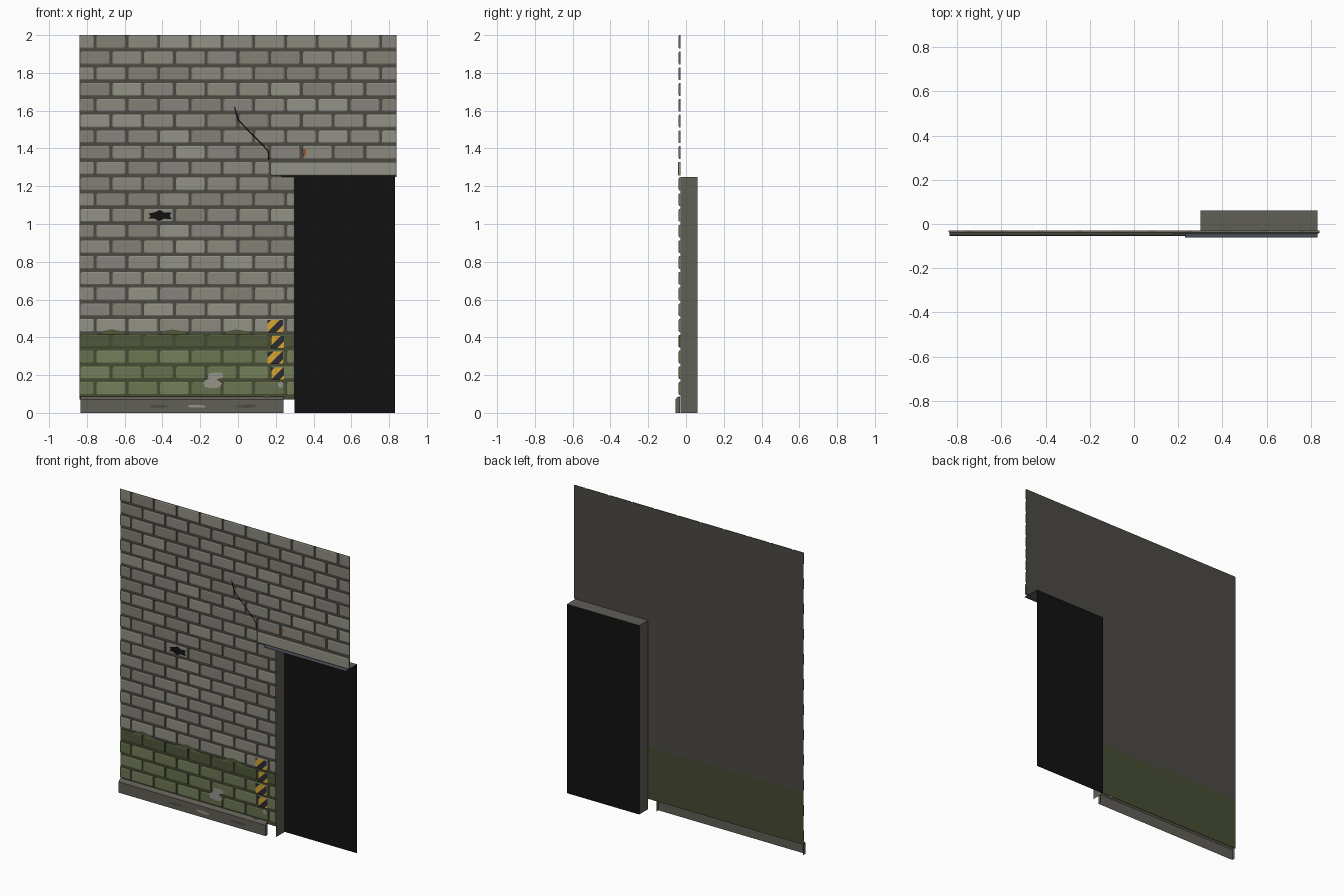
import bpy, bmesh, math, random
from mathutils import Vector

if "Cube" in bpy.data.objects:
    bpy.data.objects.remove(bpy.data.objects["Cube"])

random.seed(4)
HALF, OPEN_X, OPEN_Z = 0.84, 0.30, 1.25      # wall half width, doorway edge and head
ROW, BRICK = 1 / 12, 0.168                   # brick module
WALL_Y, FACE_Y = -0.03, -0.039               # mortar plane and brick faces


def mat(name, r, g, b):
    m = bpy.data.materials.new(name)
    m.diffuse_color = [((c / 255 + 0.055) / 1.055) ** 2.4 for c in (r, g, b)] + [1]
    m.use_nodes = True
    m.node_tree.nodes["Principled BSDF"].inputs["Base Color"].default_value = m.diffuse_color
    return m


greys = [mat(f"stone_{i}", *c) for i, c in enumerate(
    [(140, 137, 127), (131, 128, 117), (148, 146, 134), (136, 131, 125)])]
greens = [mat(f"moss_{i}", *c) for i, c in enumerate(
    [(108, 118, 82), (116, 126, 90), (101, 111, 77)])]
dark_green = mat("dark_moss", 80, 88, 58)
mortar = mat("mortar", 76, 74, 67)
green_mortar = mat("green_mortar", 70, 76, 51)
concrete = mat("concrete", 96, 94, 86)
black = mat("black", 17, 17, 17)
steel = mat("steel", 72, 78, 86)
yellow = mat("yellow", 212, 165, 48)
navy = mat("navy", 42, 44, 50)
rust = mat("rust", 150, 84, 48)
chip = mat("chip", 150, 148, 138)


def finish(bm, name, *mats):
    me = bpy.data.meshes.new(name)
    bm.to_mesh(me)
    bm.free()
    for m in mats:
        me.materials.append(m)
    ob = bpy.data.objects.new(name, me)
    bpy.context.collection.objects.link(ob)
    return ob


def face(bm, pts, idx=0):
    f = bm.faces.new([bm.verts.new(p) for p in pts])
    f.material_index = idx
    return f


def panel(name, pts, m, y):
    """Flat outline in x, z facing the front."""
    bm = bmesh.new()
    f = face(bm, [(x, y, z) for x, z in pts])
    f.normal_update()
    if f.normal.y > 0:
        f.normal_flip()
    return finish(bm, name, m)


def rect(x0, x1, z0, z1):
    return [(x0, z0), (x1, z0), (x1, z1), (x0, z1)]


def block(bm, x0, x1, z0, z1, idx, y=FACE_Y):
    """Brick with chamfered rim and open back."""
    c = 0.005
    ring = lambda d, yy: [bm.verts.new((x, yy, z)) for x, z in
                          rect(x0 + d, x1 - d, z0 + d, z1 - d)]
    a, b, f = ring(0, WALL_Y), ring(0, y + 0.003), ring(c, y)
    for p, q in ((a, b), (b, f)):
        for i in range(4):
            j = (i + 1) % 4
            bm.faces.new((p[i], p[j], q[j], q[i])).material_index = idx
    bm.faces.new(f).material_index = idx


# Mortar backing, plain above and mossy below
MOSS_Z = 2 - 19 * ROW
panel("wall_backing", [(-HALF, MOSS_Z), (OPEN_X, MOSS_Z), (OPEN_X, OPEN_Z),
                       (HALF, OPEN_Z), (HALF, 2), (-HALF, 2)], mortar, WALL_Y)
panel("mossy_backing", rect(-HALF, OPEN_X, 0.07, MOSS_Z), green_mortar, WALL_Y)

# Running bond bricks
upper, lower = bmesh.new(), bmesh.new()
for r in range(23):
    z1, z0 = 2 - r * ROW - 0.004, 2 - (r + 1) * ROW + 0.012
    if r == 0:
        z1 = 2
    right = HALF if r < 8 else (0.165 if r == 8 else OPEN_X)
    x = -HALF - (BRICK / 2 if r % 2 == 0 else 0)
    while x < right - 0.02:
        a = max(x + 0.007, -HALF)
        b = min(x + BRICK - 0.007, right)
        if abs(b - HALF) < 0.01:
            b = HALF
        if b - a > 0.02:
            if r < 19:
                block(upper, a, b, z0, z1, random.choice((0, 0, 1, 2, 3)))
            else:
                block(lower, a, b, z0, z1, 3 if r == 19 else random.randrange(3))
        x += BRICK
finish(upper, "wall_bricks", *greys)
finish(lower, "mossy_bricks", *greens, dark_green)

# Lintel and the steel lip under it
bm = bmesh.new()
block(bm, 0.172, HALF, OPEN_Z + 0.008, OPEN_Z + ROW - 0.006, 0, -0.043)
finish(bm, "lintel", greys[2])
bm = bmesh.new()
face(bm, [(0.23, -0.06, OPEN_Z), (0.83, -0.06, OPEN_Z),
          (0.83, WALL_Y, OPEN_Z + 0.003), (0.23, WALL_Y, OPEN_Z + 0.003)])
finish(bm, "lintel_lip", steel)

# Doorway recess: jamb, ceiling and dark back
bm = bmesh.new()
face(bm, [(OPEN_X, WALL_Y, 0), (OPEN_X, 0.06, 0),
          (OPEN_X, 0.06, OPEN_Z), (OPEN_X, WALL_Y, OPEN_Z)])
face(bm, [(OPEN_X, WALL_Y, OPEN_Z), (OPEN_X, 0.06, OPEN_Z),
          (0.83, 0.06, OPEN_Z), (0.83, WALL_Y, OPEN_Z)])
finish(bm, "doorway_reveal", concrete)
panel("doorway_back", rect(OPEN_X, 0.83, 0, OPEN_Z), black, 0.06)

# Plinth shell with a sloped top and end caps
prof = [(-0.055, 0), (-0.055, 0.072), (-0.048, 0.082), (WALL_Y - 0.002, 0.088)]
bm = bmesh.new()
for (ya, za), (yb, zb) in zip(prof, prof[1:]):
    face(bm, [(-0.835, ya, za), (0.24, ya, za), (0.24, yb, zb), (-0.835, yb, zb)])
end = prof + [(WALL_Y - 0.002, 0)]
face(bm, [(0.24, y, z) for y, z in reversed(end)])
face(bm, [(-0.835, y, z) for y, z in end])
finish(bm, "plinth", concrete)

# Hazard stripes painted on four brick courses
bm = bmesh.new()
for i, r in enumerate(range(18, 22)):
    z1, z0 = 2 - r * ROW - 0.009, 2 - (r + 1) * ROW + 0.008
    x0 = 0.157 if i % 2 == 0 else 0.175
    face(bm, [(x, FACE_Y - 0.002, z) for x, z in rect(x0, x0 + 0.08 - 0.012 * (i % 2), z0, z1)])
for k in range(-14, 4):
    bmesh.ops.bisect_plane(bm, geom=bm.verts[:] + bm.edges[:] + bm.faces[:],
                           plane_co=(k * 0.045, 0, 0), plane_no=(1, 0, -1))
for f in bm.faces:
    c = f.calc_center_median()
    f.material_index = math.floor((c.x - c.z) / 0.045) % 2
finish(bm, "hazard_stripes", navy, yellow)

# Blast hole
panel("blast_hole", [(-0.475, 1.055), (-0.44, 1.062), (-0.415, 1.075), (-0.39, 1.06),
                     (-0.35, 1.062), (-0.362, 1.045), (-0.35, 1.025), (-0.39, 1.028),
                     (-0.42, 1.015), (-0.445, 1.03), (-0.475, 1.028), (-0.462, 1.043)],
      black, FACE_Y - 0.002)

# Crack as a tapering ribbon
path = [Vector(p) for p in [(-0.018, 1.62), (-0.008, 1.58), (0.002, 1.55), (0.05, 1.50),
                            (0.09, 1.46), (0.13, 1.42), (0.16, 1.385), (0.163, 1.34)]]
bm = bmesh.new()
for i, (a, b) in enumerate(zip(path, path[1:])):
    n = Vector((0.003, 0.002))
    face(bm, [(p.x, FACE_Y - 0.002, p.y) for p in (a - n, b - n, b + n, a + n)])
finish(bm, "crack", black)

# Rust streak
panel("rust_streak", [(0.34, 1.40), (0.362, 1.395), (0.358, 1.365), (0.346, 1.35)],
      rust, FACE_Y - 0.002)


# Ragged chips in bricks and plinth
def chip_patch(name, cx, cz, w, h, y, m=chip):
    pts = []
    for i in range(8):
        t, s = i * math.tau / 8, random.uniform(0.7, 1)
        pts.append((cx + w * s * math.cos(t), cz + h * s * math.sin(t)))
    panel(name, pts, m, y)


for i, (cx, cz, w, h) in enumerate([(-0.14, 0.155, 0.06, 0.03), (-0.12, 0.195, 0.05, 0.025),
                                    (0.225, 0.15, 0.018, 0.02), (0.155, 0.08, 0.025, 0.014)]):
    chip_patch(f"brick_chip_{i}", cx, cz, w, h, FACE_Y - 0.0015 - 0.001 * (i == 1))
for i, (cx, w) in enumerate([(-0.42, 0.06), (-0.22, 0.06), (0.05, 0.07)]):
    chip_patch(f"plinth_chip_{i}", cx, 0.035, w, 0.01, -0.0565, chip if i == 1 else mortar)

# Uneven moss fringe along the damp line
for i, cx in enumerate((-0.66, -0.34, 0.0)):
    panel(f"moss_fringe_{i}", [(cx - 0.09, 0.415), (cx + 0.09, 0.415), (cx + 0.05, 0.432),
                               (cx - 0.01, 0.442), (cx - 0.05, 0.434)],
          dark_green, FACE_Y - 0.001)
